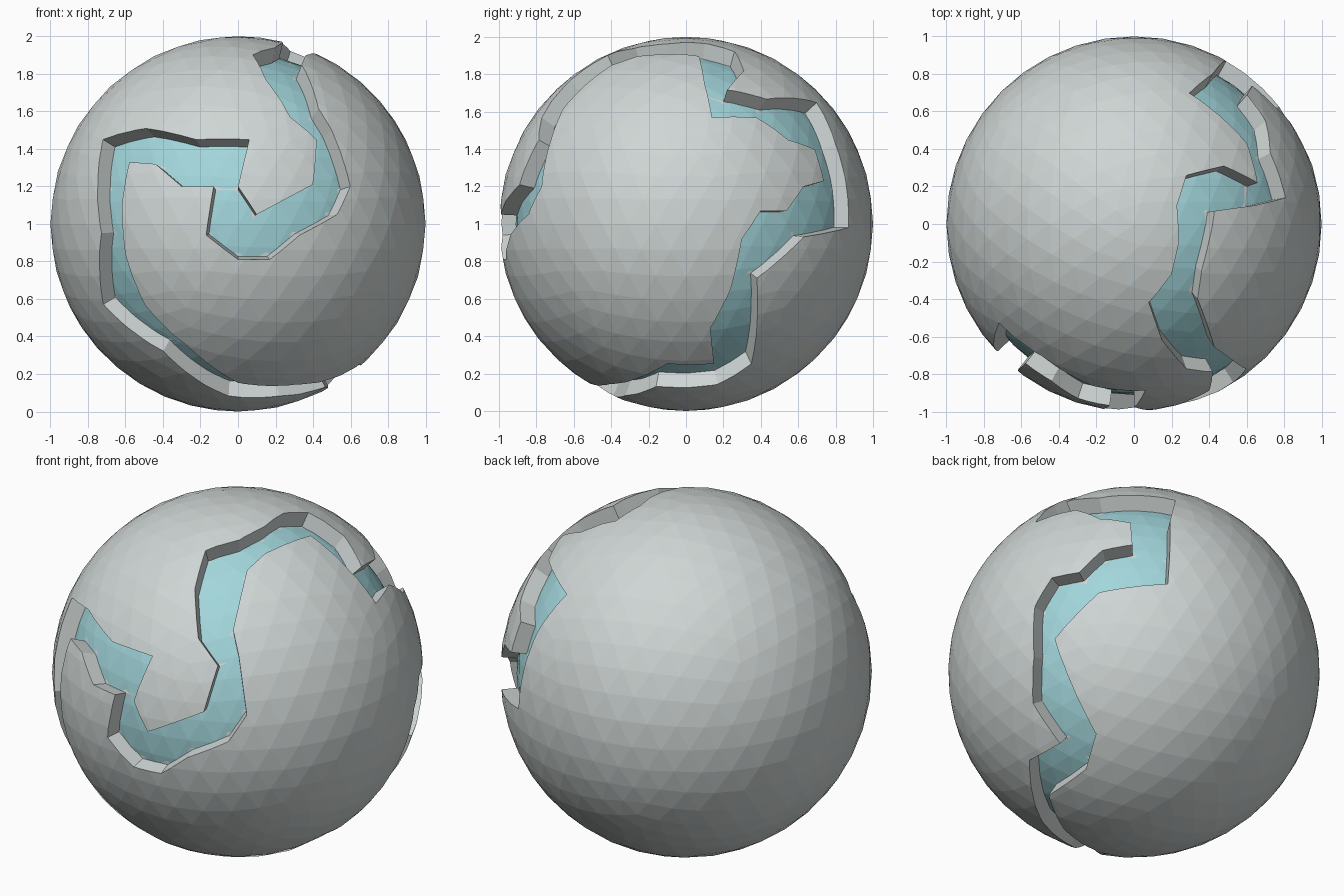
import bpy, bmesh, math
from mathutils import Vector

if "Cube" in bpy.data.objects:
    bpy.data.objects.remove(bpy.data.objects["Cube"])

CENTRE = Vector((0, 0, 1))
FLOOR = 0.91


def material(name, rgb):
    m = bpy.data.materials.new(name)
    m.diffuse_color = (*rgb, 1)
    m.use_nodes = True
    m.node_tree.nodes["Principled BSDF"].inputs["Base Color"].default_value = m.diffuse_color
    return m


grey = material("stone grey", (0.62, 0.67, 0.66))
blue = material("pale blue", (0.36, 0.67, 0.71))


# Rim points are given as seen in a view and projected onto the unit sphere
def depth(a, b):
    return math.sqrt(max(0, 1 - a * a - b * b))


def front(pts):
    return [Vector((x, -depth(x, z - 1), z - 1)).normalized() for x, z in pts]


def top(pts):
    return [Vector((x, y, depth(x, y))).normalized() for x, y in pts]


def right(pts):
    return [Vector((depth(y, z - 1), y, z - 1)).normalized() for y, z in pts]


# Outer rim of the winding groove
rim_a = (front([(.22, .08), (-.05, .08), (-.4, .32), (-.72, .57), (-.73, .95),
                (-.75, 1.2), (-.72, 1.45), (-.49, 1.51), (-.22, 1.45), (.06, 1.45),
                (0, 1.2), (.1, 1.05), (.4, 1.21), (.42, 1.45), (.28, 1.57), (.15, 1.77)])
         + top([(.08, -.42), (.2, -.27), (.24, -.1), (.23, .1), (.28, .26),
                (.48, .31), (.66, .22)])
         + right([(.43, 1.67), (.7, 1.65), (.8, 1.43), (.86, 1.2), (.87, .98),
                  (.63, .93), (.38, .71), (.35, .25), (.17, .14), (-.16, .13)]))

# Inner rim of the winding groove
rim_b = (front([(.3, .14), (0, .15), (-.25, .33), (-.5, .57), (-.6, .83),
                (-.62, 1.1), (-.58, 1.33), (-.44, 1.32), (-.3, 1.2), (-.13, 1.2),
                (-.17, .94), (0, .81), (.17, .81), (.33, .94), (.53, 1.05),
                (.6, 1.2), (.5, 1.5)])
         + top([(.43, -.66), (.34, -.4), (.36, -.25), (.42, 0), (.43, .07), (.65, .1)])
         + right([(.14, 1.57), (.38, 1.57), (.55, 1.45), (.69, 1.4), (.74, 1.23),
                  (.63, 1.2), (.54, 1.07), (.4, 1.07), (.3, .92), (.24, .65), (.13, .44),
                  (.15, .25), (-.1, .25)]))


def zip_rims(a, b):
    """Triangles bridging two closed rims, always taking the shorter diagonal."""
    i = j = 0
    na, nb = len(a), len(b)
    tris = []
    while i < na or j < nb:
        step_a = (a[(i + 1) % na] - b[j % nb]).length if i < na else 9
        step_b = (a[i % na] - b[(j + 1) % nb]).length if j < nb else 9
        if step_a <= step_b:
            tris.append((("a", i % na), ("a", (i + 1) % na), ("b", j % nb)))
            i += 1
        else:
            tris.append((("a", i % na), ("b", (j + 1) % nb), ("b", j % nb)))
            j += 1
    return tris


def to_object(bm, name, mat):
    mesh = bpy.data.meshes.new(name)
    bm.to_mesh(mesh)
    bm.free()
    mesh.materials.append(mat)
    ob = bpy.data.objects.new(name, mesh)
    bpy.context.collection.objects.link(ob)
    return ob


def ball(name, radius, mat):
    bm = bmesh.new()
    bmesh.ops.create_icosphere(bm, subdivisions=4, radius=radius)
    bmesh.ops.translate(bm, verts=bm.verts, vec=CENTRE)
    return to_object(bm, name, mat)


# Groove cutter: the band between the rims, extended radially
bm = bmesh.new()
v = {}
for side, rim in (("a", rim_a), ("b", rim_b)):
    for k, d in enumerate(rim):
        for r in (FLOOR, 1.12):
            v[side, k, r] = bm.verts.new(CENTRE + d * r)
for tri in zip_rims(rim_a, rim_b):
    bm.faces.new([v[s, k, FLOOR] for s, k in tri])
    bm.faces.new([v[s, k, 1.12] for s, k in reversed(tri)])
for side, n in (("a", len(rim_a)), ("b", len(rim_b))):
    for k in range(n):
        m = (k + 1) % n
        bm.faces.new([v[side, k, FLOOR], v[side, m, FLOOR],
                      v[side, m, 1.12], v[side, k, 1.12]])
bmesh.ops.recalc_face_normals(bm, faces=bm.faces)
cutter = to_object(bm, "groove_cutter", grey)
cutter.hide_render = True

# Faceted outer shell with the groove cut away
shell = ball("shell", 1, grey)
mod = shell.modifiers.new("groove", "BOOLEAN")
mod.operation = "DIFFERENCE"
mod.solver = "EXACT"
mod.object = cutter
bpy.context.view_layer.objects.active = shell
bpy.ops.object.modifier_apply(modifier=mod.name)
bpy.data.objects.remove(cutter)

# Blue core showing as the groove floor
ball("core", 0.911, blue)
